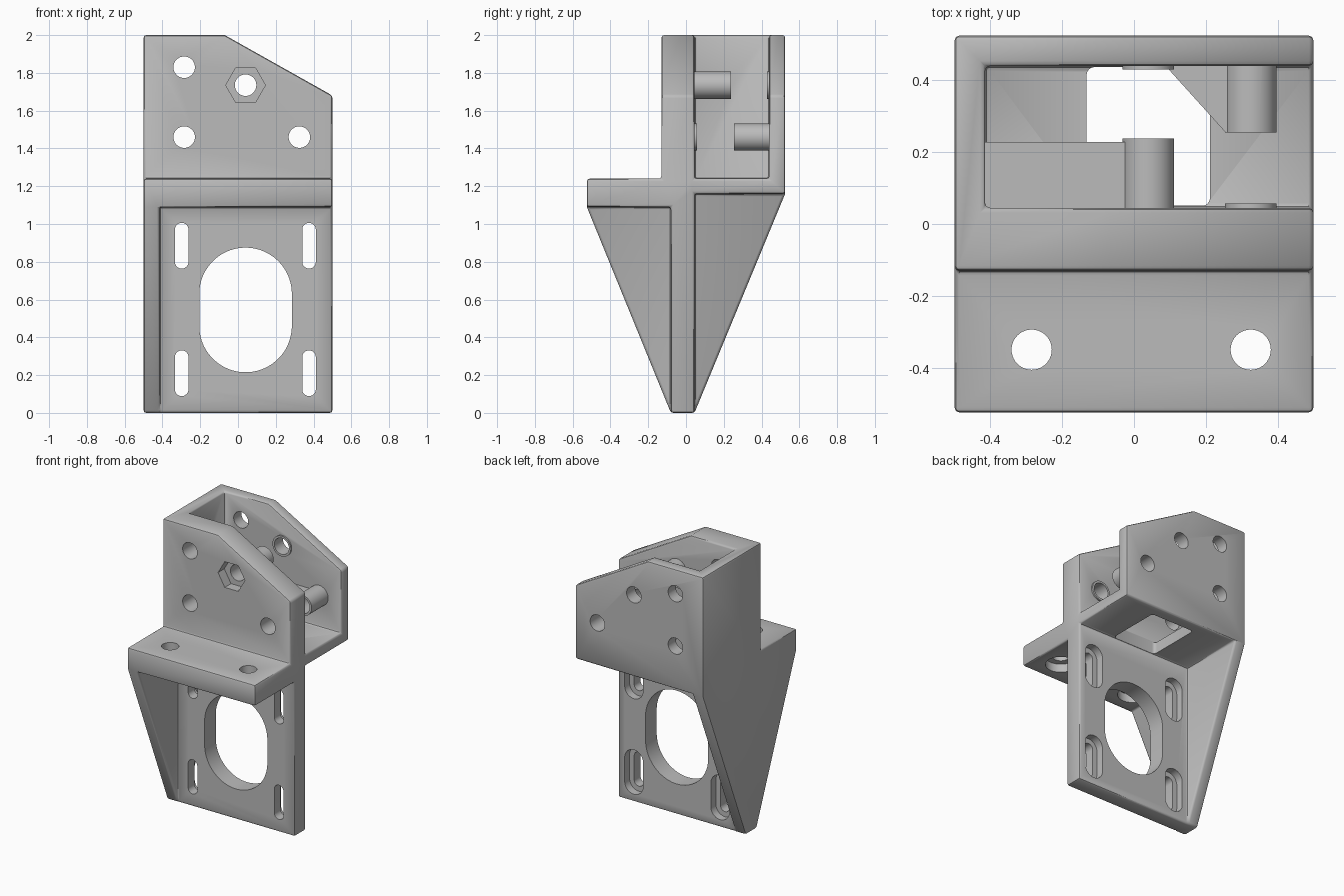
import bpy
import bmesh
import math
from mathutils import Matrix, Vector

if "Cube" in bpy.data.objects:
    bpy.data.objects.remove(bpy.data.objects["Cube"], do_unlink=True)

grey = bpy.data.materials.new("plain grey")
grey.use_nodes = True
COLOUR = (0.5, 0.5, 0.5, 1)
grey.diffuse_color = COLOUR
grey.node_tree.nodes["Principled BSDF"].inputs["Base Color"].default_value = COLOUR


def prism(name, outline, axis, lo, hi):
    """Extrude a 2D outline along an axis, using the other two axes in order."""
    def place(p, t):
        co = list(p)
        co.insert("xyz".index(axis), t)
        return Vector(co)
    bm = bmesh.new()
    face = bm.faces.new([bm.verts.new(place(p, lo)) for p in outline])
    out = bmesh.ops.extrude_face_region(bm, geom=[face])
    verts = [v for v in out["geom"] if isinstance(v, bmesh.types.BMVert)]
    bmesh.ops.translate(bm, verts=verts, vec=place((0, 0), hi - lo))
    bmesh.ops.recalc_face_normals(bm, faces=bm.faces)
    mesh = bpy.data.meshes.new(name)
    bm.to_mesh(mesh)
    bm.free()
    mesh.materials.append(grey)
    ob = bpy.data.objects.new(name, mesh)
    bpy.context.collection.objects.link(ob)
    return ob


def box(name, x, y, z):
    return prism(name, [(x[0], y[0]), (x[1], y[0]), (x[1], y[1]), (x[0], y[1])], "z", *z)


def ring(cx, cy, r, sides=40, straight=0):
    """Circle or polygon outline, stretched into an upright slot when asked."""
    pts = []
    for i in range(sides):
        a = 2 * math.pi * (i + (0.5 if straight else 0)) / sides
        shift = math.copysign(straight, math.sin(a))
        pts.append((cx + r * math.cos(a), cy + r * math.sin(a) + shift))
    return pts


def combine(target, others, operation):
    for other in others:
        other.hide_render = True
        mod = target.modifiers.new(other.name, "BOOLEAN")
        mod.operation = operation
        mod.solver = "EXACT"
        mod.object = other


def bake(ob, helpers):
    """Freeze the modifiers into the mesh and drop the helper solids."""
    bpy.context.view_layer.update()
    mesh = bpy.data.meshes.new_from_object(ob.evaluated_get(bpy.context.evaluated_depsgraph_get()))
    ob.modifiers.clear()
    ob.data = mesh
    for h in helpers:
        bpy.data.objects.remove(h, do_unlink=True)


W = 0.5
FULL = (-W, W)

# Main body: plates, side wall with gussets, flange and pocket floor
body = box("motor_bracket", FULL, (-0.08, 0.045), (0, 1.2))


def cheek(bottom):
    return [(-W, bottom), (W, bottom), (W, 1.68), (-0.07, 2), (-W, 2)]


side = [(-0.08, 0), (0.045, 0), (0.525, 1.16), (0.525, 2), (-0.13, 2),
        (-0.13, 1.24), (-0.525, 1.24), (-0.525, 1.09)]
solids = [
    prism("front_cheek", cheek(1.15), "y", -0.13, 0.045),
    prism("back_cheek", cheek(1.16), "y", 0.44, 0.525),
    prism("side_wall", side, "x", -W, -0.415),
    box("flange", FULL, (-0.525, 0), (1.09, 1.24)),
    box("pocket_floor", FULL, (0, 0.525), (1.16, 1.24)),
]
combine(body, solids, "UNION")
bake(body, solids)

# Merge flat faces, then round the edges
planar = body.modifiers.new("planar", "DECIMATE")
planar.decimate_type = "DISSOLVE"
planar.angle_limit = math.radians(1)
bevel = body.modifiers.new("rounding", "BEVEL")
bevel.width = 0.014
bevel.segments = 2
bevel.limit_method = "ANGLE"
bevel.angle_limit = math.radians(30)
bake(body, [])

# Standoff posts, their webs and the facing pads
LOW, HIGH = (0.325, 1.46), (0.04, 1.735)
POST = 0.072
solids = [
    box("front_web", (-0.45, 0.04), (0.02, 0.228), (1.705, 1.765)),
    prism("back_web", [(0.07, 0.46), (0.325, 0.46), (0.325, 0.255), (0.255, 0.255)], "z", 1.43, 1.49),
    prism("front_post", ring(*HIGH, POST), "y", 0.02, 0.238),
    prism("back_post", ring(*LOW, POST), "y", 0.255, 0.46),
    prism("front_pad", ring(*LOW, POST), "y", 0.02, 0.057),
    prism("back_pad", ring(*HIGH, POST), "y", 0.43, 0.46),
]
combine(body, solids, "UNION")
bake(body, solids)

# Screw holes through both cheeks, with a hexagonal nut recess
cutters = [prism("screw_hole", ring(x, z, 0.057), "y", -1, 1)
           for x, z in (LOW, HIGH, (-0.285, 1.46), (-0.285, 1.83))]
cutters.append(prism("nut_recess", ring(*HIGH, 0.105, 6), "y", -0.3, -0.06))

# Motor opening and adjustment slots, widened at the back
cutters.append(prism("motor_opening", ring(0.04, 0.545, 0.245, 64, 0.085), "y", -0.3, 0.3))
for x in (-0.298, 0.376):
    for z in (0.21, 0.885):
        cutters.append(prism("slot", ring(x, z, 0.036, 32, 0.085), "y", -0.3, 0.3))
        cutters.append(prism("slot_recess", ring(x, z, 0.072, 32, 0.085), "y", -0.01, 0.15))

# Flange holes, counterbored from below
for x in (-0.285, 0.325):
    cutters.append(prism("flange_hole", ring(x, -0.35, 0.056), "z", 1, 1.4))
    cutters.append(prism("counterbore", ring(x, -0.35, 0.1), "z", 1, 1.15))

# Rounded window in the pocket floor
window = []
for i, (x, y) in enumerate([(0.19, 0.415), (-0.11, 0.415), (-0.11, 0.073), (0.19, 0.073)]):
    for k in range(5):
        a = math.radians(90 * i + 22.5 * k)
        window.append((x + 0.022 * math.cos(a), y + 0.022 * math.sin(a)))
cutters.append(prism("floor_window", window, "z", 1.1, 1.3))

combine(body, cutters, "DIFFERENCE")
bake(body, cutters)

bpy.ops.object.select_all(action="DESELECT")
body.select_set(True)
bpy.context.view_layer.objects.active = body
bpy.ops.object.shade_smooth_by_angle(angle=math.radians(35))
